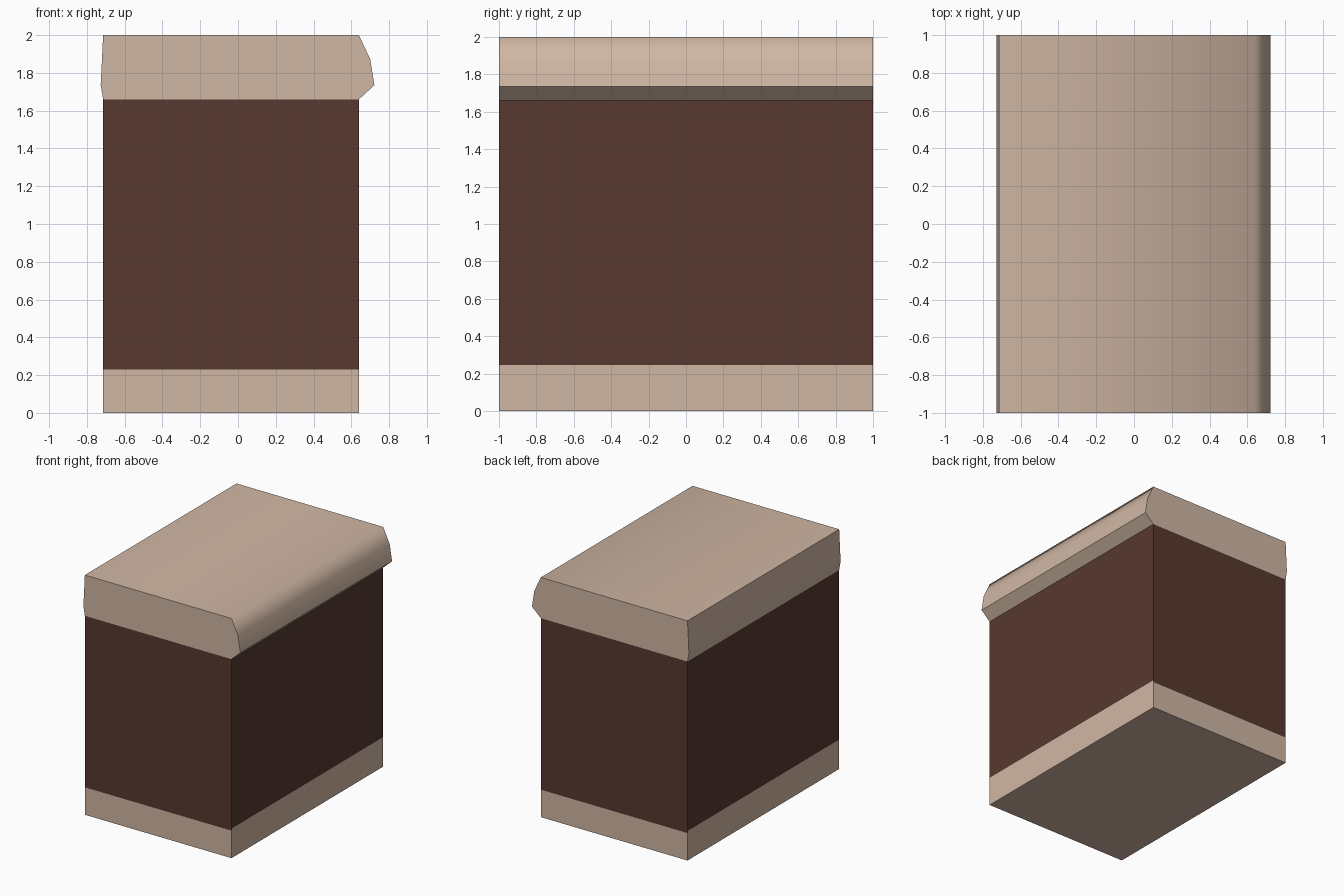
import bpy, bmesh

if "Cube" in bpy.data.objects:
    bpy.data.objects.remove(bpy.data.objects["Cube"])


def material(name, srgb):
    m = bpy.data.materials.new(name)
    lin = [((c / 255 + 0.055) / 1.055) ** 2.4 for c in srgb]
    m.diffuse_color = (*lin, 1)
    m.use_nodes = True
    m.node_tree.nodes["Principled BSDF"].inputs["Base Color"].default_value = m.diffuse_color
    return m


# Front profile: straight wall with an overhanging cap on the right
profile = [(-0.714, 0), (0.64, 0), (0.64, 1.66), (0.722, 1.735), (0.70, 1.873),
           (0.64, 2.0), (-0.714, 2.0), (-0.727, 1.735), (-0.714, 1.66)]

bm = bmesh.new()
front = bm.faces.new([bm.verts.new((x, -1, z)) for x, z in profile])
ext = bmesh.ops.extrude_face_region(bm, geom=[front], use_keep_orig=True)
bmesh.ops.translate(bm, vec=(0, 2, 0),
                    verts=[v for v in ext["geom"] if isinstance(v, bmesh.types.BMVert)])
bmesh.ops.recalc_face_normals(bm, faces=bm.faces[:])

# Cut the colour band borders into the wall
FRONT_BAND, SIDE_BAND, CAP = 0.229, 0.246, 1.66
for z in (FRONT_BAND, SIDE_BAND, CAP):
    bmesh.ops.bisect_plane(bm, geom=bm.verts[:] + bm.edges[:] + bm.faces[:],
                           dist=1e-5, plane_co=(0, 0, z), plane_no=(0, 0, 1))

# Tan base and cap, brown middle
bm.normal_update()
for f in bm.faces:
    f.smooth = True
    z = f.calc_center_median().z
    low = FRONT_BAND if abs(f.normal.y) > 0.5 else SIDE_BAND
    f.material_index = 1 if low < z < CAP else 0

# Only the rounded nose of the cap is smooth
for e in bm.edges:
    a, b = e.verts
    nose = abs(a.co.y - b.co.y) > 1 and a.co.x > 0.6 and a.co.z > 1.8
    e.smooth = nose

mesh = bpy.data.meshes.new("capped_wall_block")
bm.to_mesh(mesh)
bm.free()
mesh.materials.append(material("tan stone", (208, 183, 164)))
mesh.materials.append(material("dark brown", (87, 56, 47)))
obj = bpy.data.objects.new("capped_wall_block", mesh)
bpy.context.collection.objects.link(obj)
